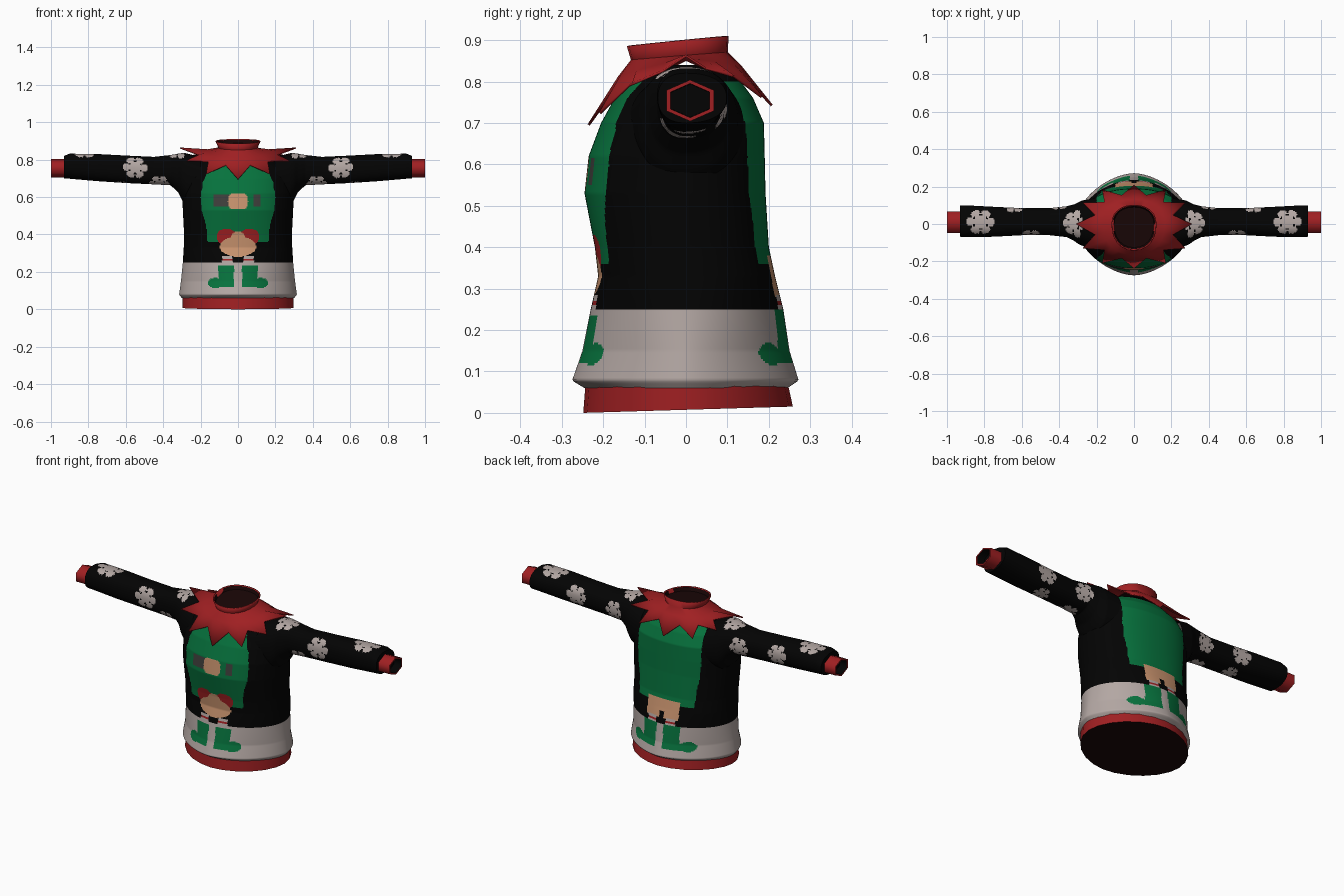
import bpy, bmesh, math
from mathutils import Vector

if "Cube" in bpy.data.objects:
    bpy.data.objects.remove(bpy.data.objects["Cube"])

COLOURS = {
    "black": (0.001, 0.001, 0.001), "red": (0.35, 0.014, 0.016), "green": (0.002, 0.17, 0.047),
    "off_white": (0.45, 0.385, 0.365), "skin": (0.60, 0.30, 0.16), "belt_grey": (0.05, 0.05, 0.045),
    "dark_maroon": (0.010, 0.002, 0.002)}
NAMES = list(COLOURS)
MATS = []
for n, c in COLOURS.items():
    m = bpy.data.materials.new(n)
    m.diffuse_color = (*c, 1)
    m.use_nodes = True
    m.node_tree.nodes["Principled BSDF"].inputs["Base Color"].default_value = m.diffuse_color
    MATS.append(m)


def interp(table, t):
    """Linear lookup in rows of (t, a, b, ...)."""
    for p, q in zip(table, table[1:]):
        if t <= q[0]:
            k = max(0, (t - p[0]) / (q[0] - p[0]))
            return [a + (b - a) * k for a, b in zip(p[1:], q[1:])]
    return table[-1][1:]


def oval(a, right, front, back, power=2.2):
    """Rounded cross-section point, front is -y."""
    c, s = math.cos(a), math.sin(a)
    x = right * math.copysign(abs(c) ** (2 / power), c)
    y = (back if s > 0 else front) * math.copysign(abs(s) ** (2 / power), s)
    return x, y


def angles(n):
    return [2 * math.pi * i / n for i in range(n)]


def loft(name, rings, paint, cap_start=False, cap_end=False, angle=40, mirror=False):
    """Skin closed rings and colour each face by paint(centre, ring number)."""
    bm = bmesh.new()
    rows = [[bm.verts.new(p) for p in r] for r in rings]
    for j, (r, s) in enumerate(zip(rows, rows[1:])):
        for i in range(len(r)):
            k = (i + 1) % len(r)
            f = bm.faces.new((r[i], r[k], s[k], s[i]))
            f.material_index = NAMES.index(paint(f.calc_center_median(), j))
    for flag, row, j in ((cap_start, rows[0], -1), (cap_end, rows[-1], len(rows))):
        if flag:
            f = bm.faces.new(row)
            f.material_index = NAMES.index(paint(f.calc_center_median(), j))
    bmesh.ops.recalc_face_normals(bm, faces=bm.faces)
    me = bpy.data.meshes.new(name)
    bm.to_mesh(me)
    bm.free()
    for m in MATS:
        me.materials.append(m)
    me.shade_smooth()
    me.set_sharp_from_angle(angle=math.radians(angle))
    ob = bpy.data.objects.new(name, me)
    bpy.context.collection.objects.link(ob)
    if mirror:
        ob.modifiers.new("mirror", "MIRROR")
    return ob


def box(x, z, x0, x1, z0, z1):
    return x0 <= x <= x1 and z0 <= z <= z1


def disc(x, z, cx, cz, rx, rz):
    return ((x - cx) / rx) ** 2 + ((z - cz) / rz) ** 2 <= 1


# Painted figure on the torso: tunic half width by height, front and back
TUNIC = [(0.36, 0.162, 0.175), (0.45, 0.17, 0.18), (0.53, 0.195, 0.195), (0.60, 0.20, 0.20),
         (0.68, 0.187, 0.20), (0.76, 0.155, 0.20), (0.80, 0.14, 0.18)]


def body_paint(p, row):
    x, z, front = p.x, p.z, p.y < 0
    ax = abs(x)
    # boots, with toes turned outwards
    toe, shin, top = (0.16, 0.105, 0.235) if front else (0.195, 0.112, 0.25)
    if box(ax, z, 0.022, shin, 0.12, top) or box(ax, z, 0.022, toe - 0.02, 0.118, 0.155) \
            or disc(ax, z, toe - 0.04, 0.142, 0.04, 0.027):
        return "green"
    # striped socks
    if box(ax, z, 0.03, 0.085, top, 0.285):
        return "red" if 0.262 < z < 0.272 else "off_white"
    if z < 0.25:
        return "off_white"
    if front:
        # belt, buckle and hands
        if disc(x, z, 0, 0.577, 0.055, 0.058) and abs(z - 0.577) < 0.042:
            return "skin"
        if box(x, z, -0.13, -0.045, 0.55, 0.615) or box(x, z, 0.082, 0.12, 0.55, 0.615):
            return "belt_grey"
        # bare legs under red shorts
        if disc(x, z, 0, 0.335, 0.098, 0.054) or disc(x, z, 0, 0.37, 0.042, 0.045):
            return "skin"
        if disc(ax, z, 0.062, 0.388, 0.052, 0.044):
            return "red"
    elif box(ax, z, 0.0 if z > 0.315 else 0.015, 0.10, 0.28, 0.38):
        return "skin"
    if 0.36 < z < 0.80 and ax < interp(TUNIC, z)[0 if front else 1]:
        return "green"
    return "black"


# Torso: height, half width, front depth, back depth, roundness
TORSO = [(0.06, 0.300, 0.245, 0.245, 1.75), (0.078, 0.315, 0.275, 0.272, 1.72), (0.15, 0.305, 0.25, 0.25, 1.72),
         (0.25, 0.295, 0.23, 0.235, 1.9), (0.33, 0.29, 0.212, 0.215, 2.2), (0.40, 0.288, 0.22, 0.20, 2.25),
         (0.53, 0.295, 0.245, 0.192, 2.2), (0.62, 0.298, 0.235, 0.19, 2.2), (0.70, 0.288, 0.205, 0.188, 2.2),
         (0.76, 0.25, 0.172, 0.162, 2.2), (0.81, 0.18, 0.14, 0.125, 2.1), (0.84, 0.10, 0.11, 0.09, 2.1)]
A = angles(300)
rings = []
for j in range(157):
    z = 0.06 + 0.005 * j
    w, f, b, power = interp(TORSO, z)
    rings.append([(*oval(a, w, f, b, power), z) for a in A])
loft("torso", rings, body_paint, angle=180)

# Hem band with a closed, slightly tilted underside
hem = []
for k, (w, f, b) in enumerate([(0.298, 0.248, 0.258), (0.298, 0.243, 0.247)]):
    ring = [oval(a, w, f, b, 1.85) for a in angles(24)]
    hem.append([(x, y, 0.065 if k else 0.0075 + 0.03 * y) for x, y in ring])
loft("hem_band", hem, lambda p, j: "dark_maroon" if j < 0 else "red", cap_start=True)

# Sleeve: distance out, low z, high z, front depth, back depth
SLEEVE = [(0.20, 0.55, 0.815, 0.14, 0.14), (0.28, 0.56, 0.835, 0.115, 0.125), (0.30, 0.585, 0.835, 0.105, 0.115),
          (0.32, 0.625, 0.832, 0.09, 0.105), (0.36, 0.663, 0.825, 0.07, 0.095), (0.45, 0.668, 0.815, 0.06, 0.085),
          (0.60, 0.675, 0.822, 0.06, 0.085), (0.75, 0.685, 0.83, 0.068, 0.092), (0.90, 0.698, 0.832, 0.07, 0.10),
          (0.93, 0.70, 0.82, 0.068, 0.098)]
# Snowflakes: distance out, angle around the sleeve (0 = top, 90 = front), radius
FLAKES = [(0.82, 0, 0.075), (0.55, 80, 0.065), (0.325, 5, 0.055), (0.64, -85, 0.06),
          (0.40, -95, 0.055), (0.42, 150, 0.055), (0.62, 180, 0.045)]


def sleeve_paint(p, row):
    lo, hi, f, b = interp(SLEEVE, p.x)
    around = math.atan2(-(p.y - 0.012), p.z - (lo + hi) / 2)
    for fx, deg, r in FLAKES:
        d = (around - math.radians(deg) + math.pi) % (2 * math.pi) - math.pi
        u, v = p.x - fx, d * 0.078
        dist = math.hypot(u, v) / r
        if dist > 1:
            continue
        turn = (math.atan2(v, u) + math.pi / 6) % (math.pi / 3) - math.pi / 6
        side = abs(math.sin(turn)) * dist
        if dist < 0.48 or side < 0.18 or (0.6 < dist < 0.95 and side < 0.33):
            return "off_white"
    return "black"


rings = []
for j in range(147):
    x = 0.20 + 0.005 * j
    lo, hi, f, b = interp(SLEEVE, x)
    ring = [oval(a, (hi - lo) / 2, f, b, 2.3) for a in angles(84)]
    rings.append([(x, y, (lo + hi) / 2 + h) for h, y in ring])
loft("sleeve", rings, sleeve_paint, cap_end=True, mirror=True)

# Cuff with a recessed dark opening: distance out, scale
cuff = []
for x, s in [(0.925, 1), (1.0, 1), (1.0, 0.82), (0.955, 0.80)]:
    ring = [oval(a, 0.050 * s, 0.066 * s, 0.066 * s, 2) for a in angles(6)]
    cuff.append([(x, y + 0.01, 0.754 + h) for h, y in ring])
loft("cuff", cuff, lambda p, j: "red" if j < 2 else "black", cap_end=True, angle=70, mirror=True)

# Collar: neck rim, neck, then a ring of twelve pointed petals, sagging at the shoulders
rim, neck, mid, edge = [], [], [], []
for i, a in enumerate(angles(24)):
    s = math.sin(a)
    sag = Vector((0, 0, 0.022 * math.cos(a) ** 2))
    x, y = oval(a, 0.118, 0.14, 0.10)
    rim.append(Vector((x, y, 0.900 + 0.1 * y)))
    x, y = oval(a, 0.102, 0.13, 0.098)
    base = Vector((x, y, 0.862 + 0.08 * y))
    neck.append(base)
    x, y = oval(a, 0.31, 0.235, 0.207, 2.3)
    tip = Vector((x, y, 0.862 + ((0.742 if s > 0 else 0.695) - 0.862) * abs(s) ** 1.3))
    mid.append(base.lerp(tip, 0.30) + Vector((0, 0, 0.006)) - sag * 0.7)
    edge.append(tip if i % 2 == 0 else base.lerp(tip, 0.54) - sag)
collar = loft("collar", [rim, neck, mid, edge], lambda p, j: "red", angle=50)
sol = collar.modifiers.new("thickness", "SOLIDIFY")
sol.thickness = 0.006
sol.offset = 0

# Dark neck opening
plug = [[(v.x * k, v.y * k, v.z - d) for v in rim] for k, d in ((0.96, 0.004), (0.90, 0.022))]
loft("neck_opening", plug, lambda p, j: "dark_maroon", cap_end=True)
